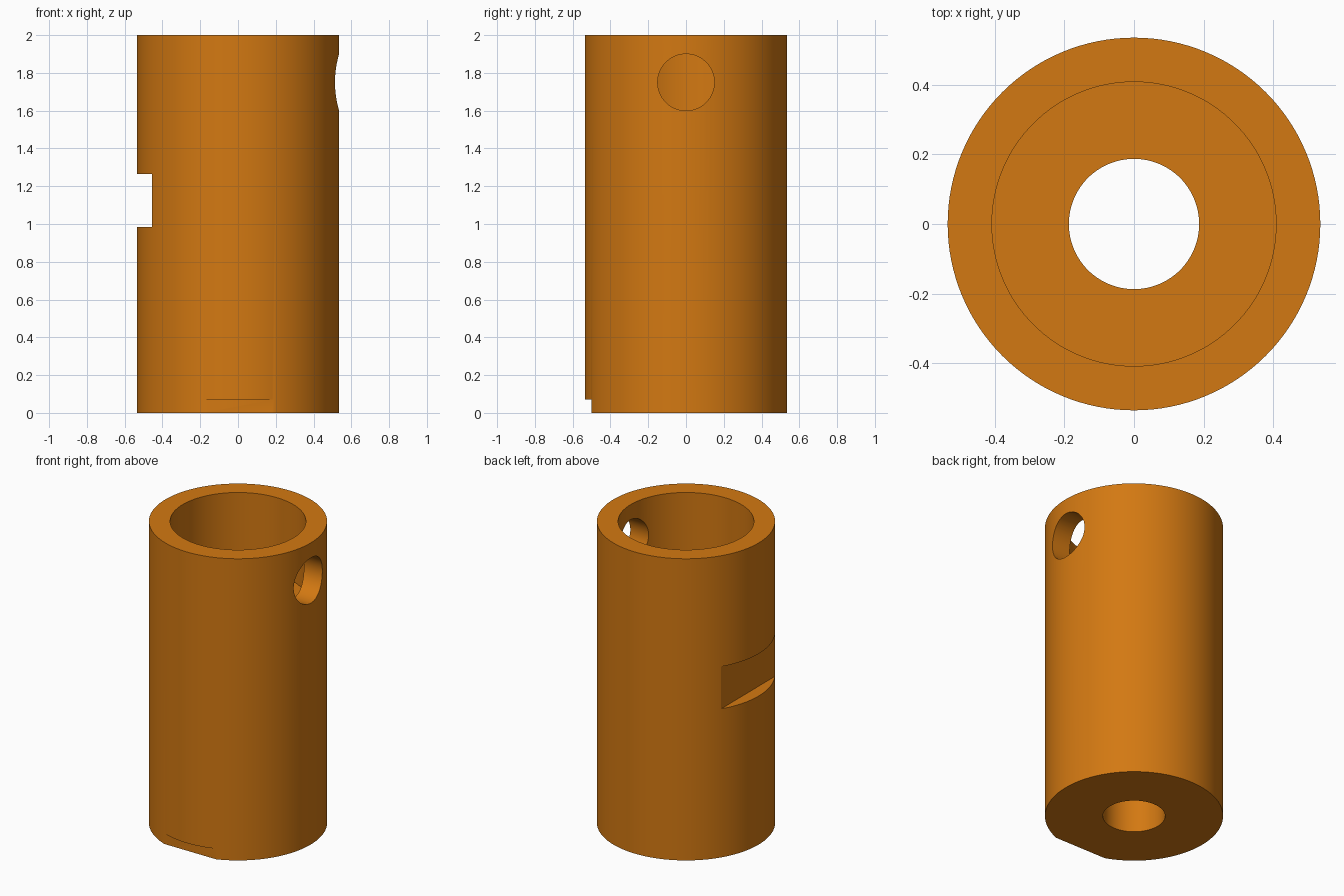
import bpy, bmesh, math
from mathutils import Matrix

if "Cube" in bpy.data.objects:
    bpy.data.objects.remove(bpy.data.objects["Cube"])

R, BORE, HOLE = 0.535, 0.408, 0.187   # outer, upper bore and lower hole radii
H, FLOOR = 2.0, 1.49                  # total height, bore floor height
SEG = 128

orange = bpy.data.materials.new("orange")
orange.diffuse_color = (0.65, 0.19, 0.006, 1)
orange.use_nodes = True
orange.node_tree.nodes["Principled BSDF"].inputs["Base Color"].default_value = orange.diffuse_color


def make_object(name, bm):
    bmesh.ops.recalc_face_normals(bm, faces=bm.faces)
    mesh = bpy.data.meshes.new(name)
    bm.to_mesh(mesh)
    bm.free()
    mesh.materials.append(orange)
    ob = bpy.data.objects.new(name, mesh)
    bpy.context.collection.objects.link(ob)
    return ob


def lathe(name, profile):
    """Closed (radius, z) profile turned around z."""
    bm = bmesh.new()
    rings = [[bm.verts.new((r * math.cos(a), r * math.sin(a), z)) for r, z in profile]
             for a in (2 * math.pi * i / SEG for i in range(SEG))]
    n = len(profile)
    for i in range(SEG):
        a, b = rings[i], rings[(i + 1) % SEG]
        for j in range(n):
            k = (j + 1) % n
            bm.faces.new((a[j], b[j], b[k], a[k]))
    return make_object(name, bm)


def box(name, lo, hi):
    bm = bmesh.new()
    size = [h - l for l, h in zip(lo, hi)]
    mid = [(h + l) / 2 for l, h in zip(lo, hi)]
    bmesh.ops.create_cube(bm, size=1, matrix=Matrix.Translation(mid) @ Matrix.Diagonal((*size, 1)))
    return make_object(name, bm)


def cross_cylinder(name, radius, x0, x1, z):
    bm = bmesh.new()
    bmesh.ops.create_cone(bm, cap_ends=True, segments=64, radius1=radius, radius2=radius,
                          depth=x1 - x0,
                          matrix=Matrix.Translation(((x0 + x1) / 2, 0, z))
                          @ Matrix.Rotation(math.pi / 2, 4, 'Y'))
    return make_object(name, bm)


# Stepped sleeve: wide bore above, narrow through hole below
sleeve = lathe("sleeve", [(HOLE, 0), (R, 0), (R, H), (BORE, H), (BORE, FLOOR), (HOLE, FLOOR)])

# Side hole on the right, slot on the left, small flat at the front foot
cutters = [
    cross_cylinder("side_hole_cutter", 0.15, 0.1, 0.8, 1.75),
    box("slot_cutter", (-0.8, -0.7, 0.985), (-0.455, 0.7, 1.265)),
    box("foot_flat_cutter", (-0.7, -0.8, -0.2), (0.7, -0.5, 0.07)),
]
for c in cutters:
    c.hide_render = True
    mod = sleeve.modifiers.new(c.name, 'BOOLEAN')
    mod.operation, mod.solver, mod.object = 'DIFFERENCE', 'EXACT', c

# Bake the cuts, then remove the cutters
deps = bpy.context.evaluated_depsgraph_get()
cut_mesh = bpy.data.meshes.new_from_object(sleeve.evaluated_get(deps))
sleeve.modifiers.clear()
sleeve.data = cut_mesh
for c in cutters:
    bpy.data.objects.remove(c)

bpy.ops.object.select_all(action='DESELECT')
sleeve.select_set(True)
bpy.context.view_layer.objects.active = sleeve
bpy.ops.object.shade_smooth_by_angle(angle=math.radians(30))
